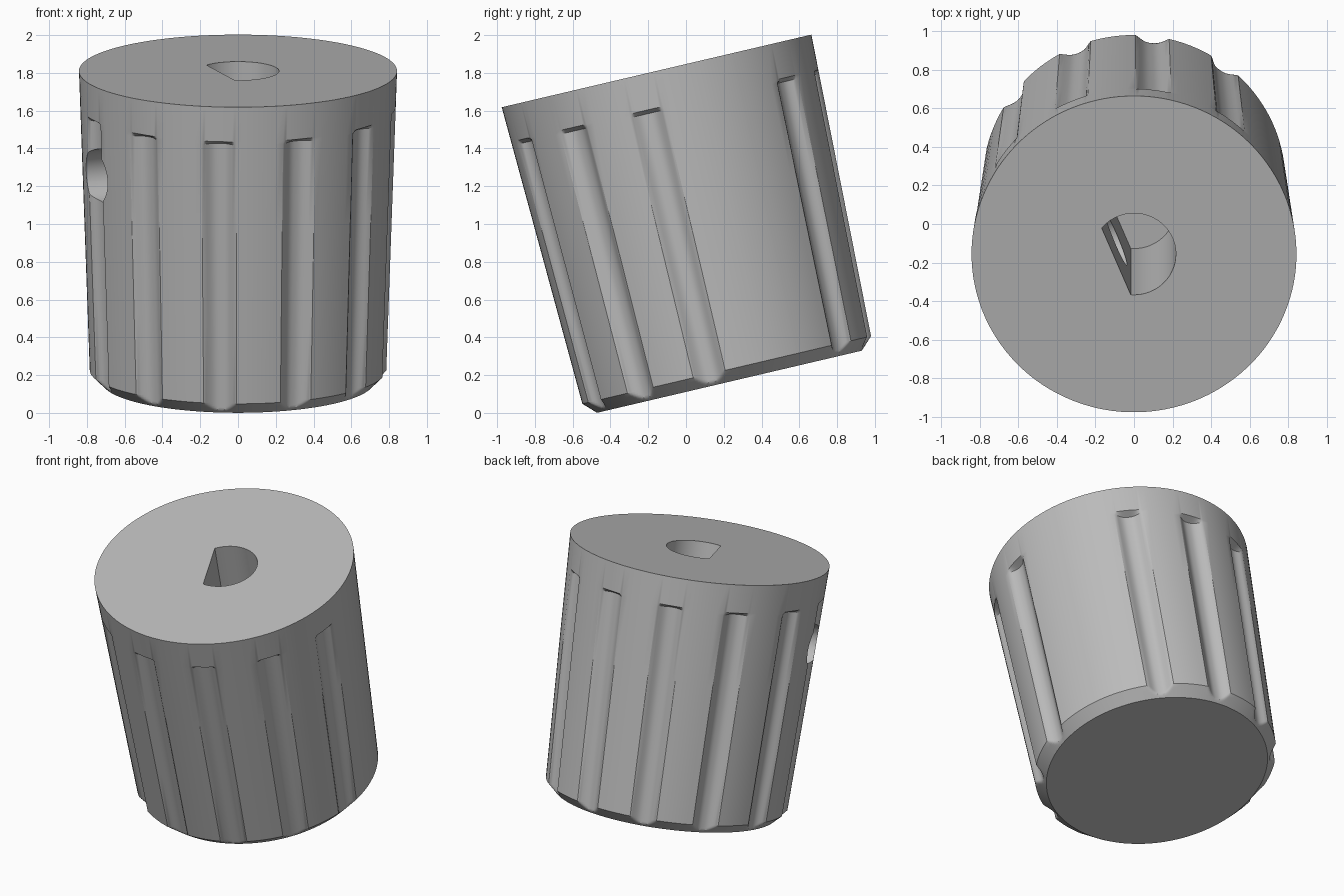
import bpy, bmesh
from math import pi, cos, sin, radians, acos
from mathutils import Matrix, Vector

cube = bpy.data.objects.get("Cube")
if cube:
    bpy.data.objects.remove(cube, do_unlink=True)

HEIGHT, R_TOP, R_LOW, R_BASE, CHAMFER = 1.69, 0.842, 0.785, 0.72, 0.064
SCREW_AZ = radians(203)          # set screw direction, grooves step from here
SECTORS, BARE_SECTOR = 12, 6     # the sector opposite the screw has no groove
GROOVE_TOP, GROOVE_DEPTH, GROOVE_HALF = 1.5, 0.046, radians(6.4)

grey = bpy.data.materials.new("plain grey")
grey.use_nodes = True
colour = (0.5, 0.5, 0.5, 1)
grey.diffuse_color = colour
grey.node_tree.nodes["Principled BSDF"].inputs["Base Color"].default_value = colour


def loft(name, rings):
    """Closed solid through a list of equally long point rings."""
    bm = bmesh.new()
    loops = [[bm.verts.new(p) for p in ring] for ring in rings]
    n = len(loops[0])
    for a, b in zip(loops, loops[1:]):
        for i in range(n):
            j = (i + 1) % n
            bm.faces.new((a[i], a[j], b[j], b[i]))
    bm.faces.new(loops[0][::-1])
    bm.faces.new(loops[-1])
    bmesh.ops.recalc_face_normals(bm, faces=bm.faces)
    mesh = bpy.data.meshes.new(name)
    bm.to_mesh(mesh)
    bm.free()
    mesh.materials.append(grey)
    obj = bpy.data.objects.new(name, mesh)
    bpy.context.collection.objects.link(obj)
    return obj


def groove(offset):
    """Scallop depth at an angular offset from the groove's middle line."""
    t = min(abs(offset) / GROOVE_HALF, 1)
    return GROOVE_DEPTH * (1 - t ** 2.6) ** 1.5


def radius(h, sector, offset):
    cone = R_LOW + (R_TOP - R_LOW) * (h - CHAMFER) / (HEIGHT - CHAMFER)
    fade = max(0, min(1, (GROOVE_TOP - h) / 0.02))
    if sector != BARE_SECTOR:
        cone -= groove(offset) * fade
    return min(cone, R_BASE + (R_LOW - R_BASE) * h / CHAMFER)


# Knob body: tapered, chamfered at the base, with scalloped finger grooves
half = pi / SECTORS
offsets = [GROOVE_HALF * k / 8 for k in range(-8, 9)]
plain = [GROOVE_HALF + (half - GROOVE_HALF) * k / 3 for k in (1, 2, 3)]
offsets = [-a for a in reversed(plain[:2])] + offsets + plain
angles = [(s, o) for s in range(SECTORS) for o in offsets]
heights = [CHAMFER * k / 6 for k in range(7)] + [0.5, 1.0, GROOVE_TOP - 0.02, GROOVE_TOP, HEIGHT]
rings = []
for h in heights:
    ring = []
    for s, o in angles:
        a, r = SCREW_AZ + s * 2 * half + o, radius(h, s, o)
        ring.append((r * cos(a), r * sin(a), h))
    rings.append(ring)
knob = loft("knob_body", rings)


# D-shaped shaft bore, its flat facing the set screw
BORE_R, FLAT, BORE_FLOOR = 0.217, 0.1, 0.64
start = acos(FLAT / BORE_R)
bore = []
for k in range(49):
    a = SCREW_AZ + start + (2 * pi - 2 * start) * k / 48
    bore.append((BORE_R * cos(a), BORE_R * sin(a)))
shaft_cutter = loft("shaft_bore_cutter", [[(x, y, z) for x, y in bore] for z in (BORE_FLOOR, 2)])

# Round set screw hole from the side into the bore
SCREW_R, SCREW_H = 0.145, 1.19
out = Vector((cos(SCREW_AZ), sin(SCREW_AZ), 0))
side = Vector((-out.y, out.x, 0))
up = Vector((0, 0, 1))
circle = [2 * pi * k / 48 for k in range(48)]
screw_cutter = loft("screw_hole_cutter", [
    [out * d + side * SCREW_R * cos(a) + up * (SCREW_H + SCREW_R * sin(a)) for a in circle]
    for d in (0.02, 1.1)])

bpy.ops.object.select_all(action='DESELECT')
knob.select_set(True)
bpy.context.view_layer.objects.active = knob
for cutter in (shaft_cutter, screw_cutter):
    cutter.hide_render = True
    mod = knob.modifiers.new(cutter.name, 'BOOLEAN')
    mod.operation, mod.solver, mod.object = 'DIFFERENCE', 'EXACT', cutter
    bpy.ops.object.modifier_apply(modifier=mod.name)
    bpy.data.objects.remove(cutter, do_unlink=True)

# Lean the knob forward as it rests on its front base edge
knob.data.transform(Matrix.Translation((0, 0.23, 0.165)) @ Matrix.Rotation(radians(13.2), 4, 'X'))
bpy.ops.object.shade_smooth_by_angle(angle=radians(32))
